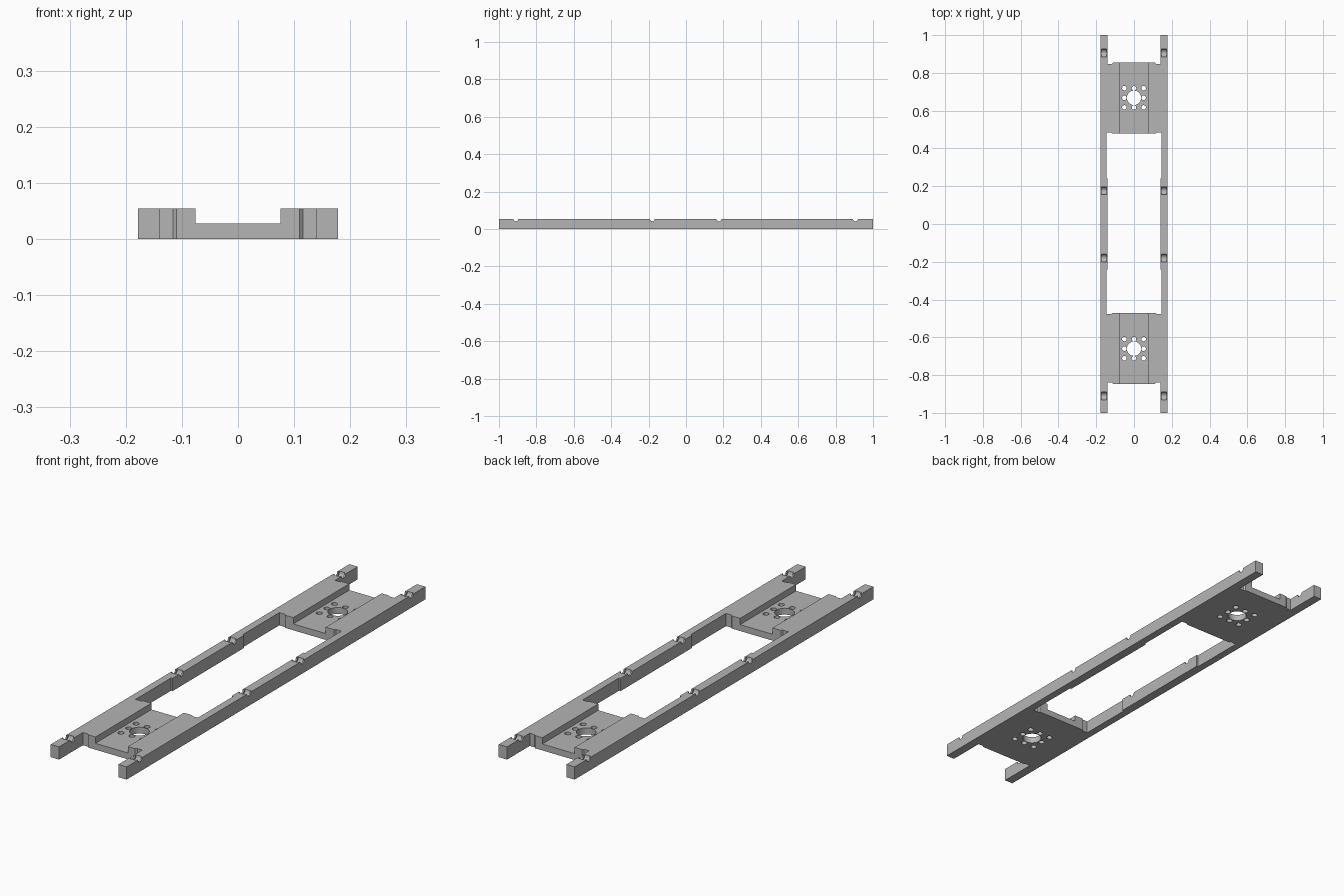
import bpy, bmesh, math
from mathutils import Matrix

if "Cube" in bpy.data.objects:
    bpy.data.objects.remove(bpy.data.objects["Cube"])

grey = bpy.data.materials.new("plain grey")
grey.use_nodes = True
COLOUR = (0.46, 0.46, 0.46, 1)
grey.diffuse_color = COLOUR
grey.node_tree.nodes["Principled BSDF"].inputs["Base Color"].default_value = COLOUR

OUT, END, TOP, FLOOR = 0.178, 0.139, 0.054, 0.027
SHIFT = 0.004  # plates and tie slots sit slightly towards the back


def finish(name, bm):
    bmesh.ops.recalc_face_normals(bm, faces=bm.faces)
    mesh = bpy.data.meshes.new(name)
    bm.to_mesh(mesh)
    bm.free()
    mesh.materials.append(grey)
    obj = bpy.data.objects.new(name, mesh)
    bpy.context.collection.objects.link(obj)
    return obj


def prism(bm, outline, z0, z1):
    face = bm.faces.new([bm.verts.new((x, y, z0)) for x, y in outline])
    new = bmesh.ops.extrude_face_region(bm, geom=[face])["geom"]
    verts = [v for v in new if isinstance(v, bmesh.types.BMVert)]
    bmesh.ops.translate(bm, verts=verts, vec=(0, 0, z1 - z0))


def cylinder(bm, x, y, z, radius, depth, along_x=False):
    turn = Matrix.Rotation(math.pi / 2, 4, "Y") if along_x else Matrix()
    bmesh.ops.create_cone(bm, cap_ends=True, segments=32, radius1=radius,
                          radius2=radius, depth=depth,
                          matrix=Matrix.Translation((x, y, z)) @ turn)


def box(bm, size, centre):
    bmesh.ops.create_cube(bm, size=1, matrix=Matrix.Translation(centre)
                          @ Matrix.Diagonal((*size, 1)))


def cut(target, name, bm):
    cutter = finish(name, bm)
    mod = target.modifiers.new(name, "BOOLEAN")
    mod.operation, mod.solver, mod.object = "DIFFERENCE", "EXACT", cutter
    cutter.hide_render = True
    cutter.hide_set(True)
    return cutter


def mirrored(half):
    return half + [(-x, y) for x, y in reversed(half)]


# Frame: a long block whose ends and middle are opened up
bm = bmesh.new()
box(bm, (OUT * 2, 2, TOP), (0, 0, TOP / 2))
frame = finish("frame", bm)

# Openings, with slight reliefs in the corners against the plates
bm = bmesh.new()
lo, hi = -0.475 + SHIFT, 0.475 + SHIFT
prism(bm, mirrored([(0.115, lo), (0.12, lo - 0.006), (0.146, lo - 0.006),
                    (0.146, -0.24), (END, -0.24), (END, 0.24),
                    (0.146, 0.24), (0.146, hi + 0.006), (0.12, hi + 0.006),
                    (0.115, hi)]), -0.1, 0.2)
for s in (-1, 1):
    edge = s * 0.85 + SHIFT
    prism(bm, mirrored([(0.11, edge), (0.116, edge - s * 0.006),
                        (END, edge - s * 0.006), (END, s * 1.1)]), -0.1, 0.2)
cutters = [cut(frame, "opening_cutter", bm)]

# Lowered channel along each mounting plate
bm = bmesh.new()
for s in (-1, 1):
    box(bm, (0.152, 0.5, 0.1), (0, s * 0.66, FLOOR + 0.05))
cutters.append(cut(frame, "channel_cutter", bm))

# Mounting holes: a large one ringed by a square of small ones
bm = bmesh.new()
for s in (-1, 1):
    for i in (-1, 0, 1):
        for j in (-1, 0, 1):
            radius = 0.038 if i == j == 0 else 0.012
            cylinder(bm, i * 0.051, s * 0.664 + SHIFT + j * 0.051, 0, radius, 0.2)
cutters.append(cut(frame, "hole_cutter", bm))

# Grooves across the rails, then the wider pockets within them
slots = [(side * 0.159, y) for side in (-1, 1)
         for y in (-0.91, -0.18, 0.176, 0.906)]
for name, radius, length in (("groove_cutter", 0.013, 0.06),
                             ("pocket_cutter", 0.021, 0.027)):
    bm = bmesh.new()
    for x, y in slots:
        cylinder(bm, x, y, TOP, radius, length, along_x=True)
    cutters.append(cut(frame, name, bm))

# Apply the cuts, drop the helpers and keep the edges crisp
bpy.context.view_layer.objects.active = frame
frame.select_set(True)
for mod in list(frame.modifiers):
    bpy.ops.object.modifier_apply(modifier=mod.name)
for cutter in cutters:
    bpy.data.objects.remove(cutter)
bpy.ops.object.shade_smooth_by_angle(angle=math.radians(30))
